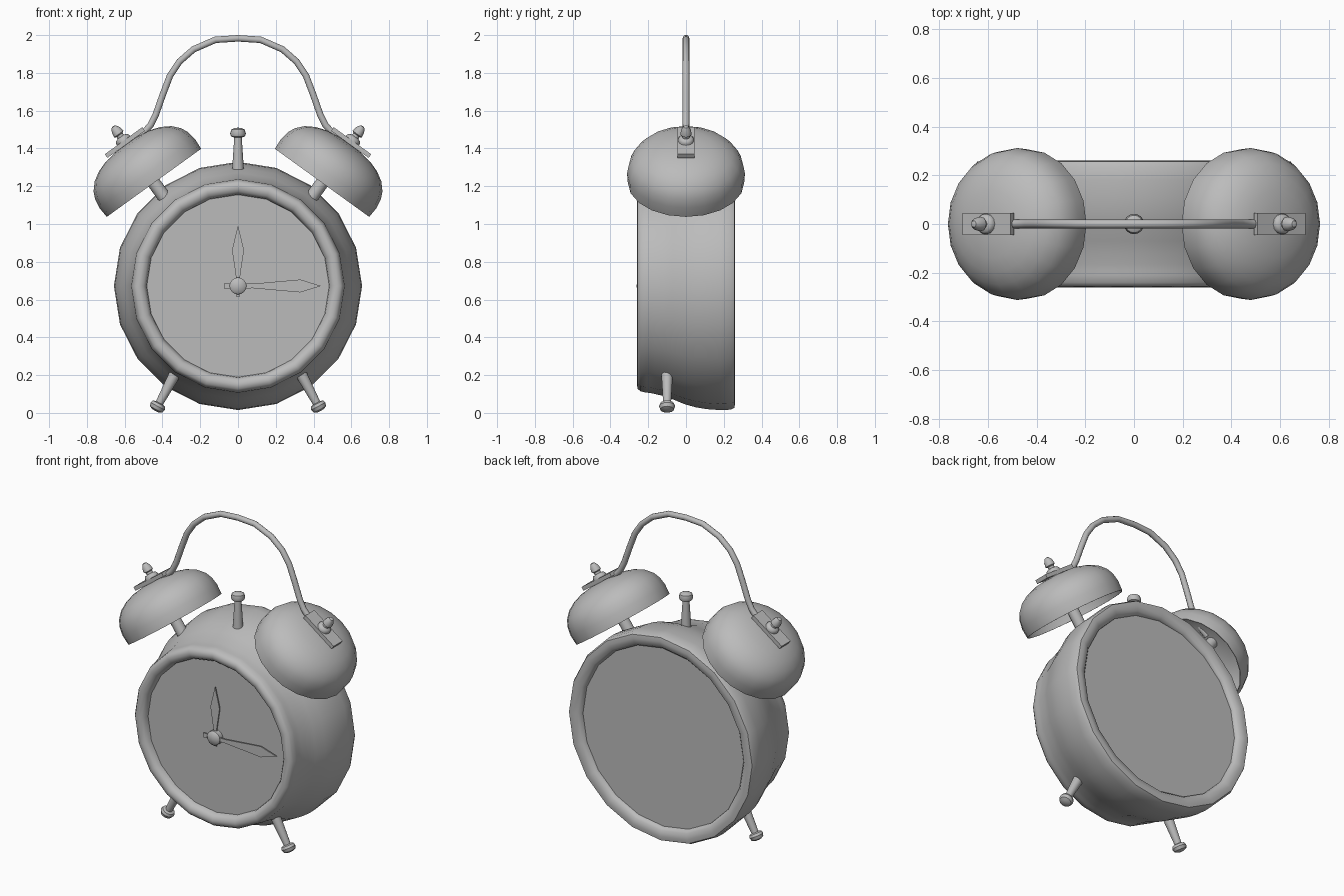
import bpy, bmesh, math
from mathutils import Vector, Matrix

if "Cube" in bpy.data.objects:
    bpy.data.objects.remove(bpy.data.objects["Cube"])

grey = bpy.data.materials.new("plain grey")
grey.use_nodes = True
COLOUR = (0.5, 0.5, 0.5, 1)
grey.diffuse_color = COLOUR
grey.node_tree.nodes["Principled BSDF"].inputs["Base Color"].default_value = COLOUR


def finish(bm, name, matrix=Matrix(), angle=40):
    bmesh.ops.recalc_face_normals(bm, faces=bm.faces)
    mesh = bpy.data.meshes.new(name)
    bm.to_mesh(mesh)
    bm.free()
    mesh.materials.append(grey)
    ob = bpy.data.objects.new(name, mesh)
    bpy.context.collection.objects.link(ob)
    ob.matrix_world = matrix
    bpy.ops.object.select_all(action='DESELECT')
    ob.select_set(True)
    bpy.context.view_layer.objects.active = ob
    bpy.ops.object.shade_smooth_by_angle(angle=math.radians(angle))
    return ob


def place(origin, axis):
    return Matrix.Translation(origin) @ Vector(axis).to_track_quat('Z', 'Y').to_matrix().to_4x4()


def lathe(name, profile, origin, axis, sides=20, angle=40):
    """Spin (radius, height) points round an axis."""
    bm = bmesh.new()
    verts = [bm.verts.new((r, 0, h)) for r, h in profile]
    edges = [bm.edges.new(pair) for pair in zip(verts, verts[1:])]
    bmesh.ops.spin(bm, geom=verts + edges, cent=(0, 0, 0), axis=(0, 0, 1),
                   angle=math.tau, steps=sides, use_duplicate=False)
    bmesh.ops.remove_doubles(bm, verts=bm.verts, dist=1e-4)
    return finish(bm, name, place(origin, axis), angle)


def plate(name, outline, y, thickness):
    """Flat (x, z) outline extruded backwards."""
    bm = bmesh.new()
    face = bm.faces.new([bm.verts.new((x, y, z)) for x, z in outline])
    new = bmesh.ops.extrude_face_region(bm, geom=[face])["geom"]
    bmesh.ops.translate(bm, vec=(0, thickness, 0),
                        verts=[v for v in new if isinstance(v, bmesh.types.BMVert)])
    return finish(bm, name, angle=20)


CZ = 0.672

# Case with rolled front rim, groove, wide back and recessed back panel
lathe("case", [
    (0, 0.215), (0.483, 0.215), (0.487, 0.235), (0.5, 0.252), (0.522, 0.26),
    (0.545, 0.256), (0.558, 0.24), (0.565, 0.21), (0.566, 0.19), (0.572, 0.165),
    (0.582, 0.12), (0.6, 0.07), (0.625, 0.01), (0.642, -0.05), (0.652, -0.11),
    (0.657, -0.18), (0.655, -0.235), (0.645, -0.256), (0.62, -0.26),
    (0.585, -0.252), (0.57, -0.235), (0.568, -0.225), (0, -0.225)],
    (0, 0, CZ), (0, -1, 0), angle=55)

# Clock hands and hub
plate("hour_hand", [(-0.01, CZ - 0.055), (0.01, CZ - 0.055), (0.012, CZ + 0.06),
                    (0.032, CZ + 0.19), (0, CZ + 0.32), (-0.032, CZ + 0.19),
                    (-0.012, CZ + 0.06)], -0.232, 0.008)
plate("minute_hand", [(-0.075, CZ - 0.014), (0.08, CZ - 0.012), (0.33, CZ - 0.034),
                      (0.44, CZ), (0.33, CZ + 0.034), (0.08, CZ + 0.012),
                      (-0.075, CZ + 0.014)], -0.243, 0.008)
lathe("hand_hub", [(0.045, 0), (0.045, 0.033), (0.035, 0.043), (0, 0.048)],
      (0, -0.214, CZ), (0, -1, 0), 16)

# Hammer between the bells
lathe("hammer", [(0, 0), (0.031, 0), (0.02, 0.17), (0.036, 0.175), (0.042, 0.19),
                 (0.036, 0.211), (0.02, 0.22), (0, 0.222)], (0, 0, 1.288), (0, 0, 1), 16)

BELL = [(0.304, 0), (0.308, 0), (0.312, 0.06), (0.304, 0.11), (0.286, 0.15),
        (0.25, 0.19), (0.2, 0.22), (0.14, 0.24), (0.07, 0.25), (0, 0.253)]
INNER = [(max(r - 0.01, 0), h - 0.01) for r, h in reversed(BELL[2:])] + [BELL[0]]

for side, s in (("left", 1), ("right", -1)):
    axis = Vector((s * 0.585, 0, 0.811))
    tangent = Vector((s * 0.811, 0, -0.585))
    rim = Vector((s * 0.445, 0, 1.218))

    # Hollow bell on its post
    lathe(side + "_bell", BELL + INNER, rim, axis, 20)
    lathe(side + "_bell_post", [(0, -0.17), (0.035, -0.17), (0.035, 0.25), (0, 0.25)],
          rim, axis, 12)

    # Finial nut holding the handle
    lathe(side + "_finial", [(0, 0.255), (0.042, 0.255), (0.042, 0.285), (0.034, 0.296),
                             (0.02, 0.3), (0.02, 0.312), (0.03, 0.318), (0.026, 0.345),
                             (0.013, 0.366), (0, 0.37)], rim, axis, 12)

    # Flat bracket at the handle foot
    bm = bmesh.new()
    bmesh.ops.create_cube(bm, size=1)
    bmesh.ops.scale(bm, vec=(0.245, 0.09, 0.024), verts=bm.verts)
    basis = Matrix((tangent, Vector((0, 1, 0)), axis)).transposed().to_4x4()
    finish(bm, side + "_bracket", Matrix.Translation(rim + axis * 0.263) @ basis)

    # Foot with rounded tip
    lathe(side + "_foot", [(0, -0.05), (0.032, -0.05), (0.021, 0.15), (0.037, 0.155),
                           (0.043, 0.17), (0.036, 0.189), (0.018, 0.197), (0, 0.198)],
          (s * 0.345, -0.1, 0.185), (s * 0.47, 0, -0.88), 16)

# Carrying handle, mirrored path swept with a round section
half = [(0.55, 1.445), (0.5, 1.482), (0.462, 1.525), (0.435, 1.58), (0.4, 1.68), (0.36, 1.785),
        (0.31, 1.86), (0.235, 1.925), (0.12, 1.975)]
path = half + [(0, 1.983)] + [(-x, z) for x, z in reversed(half)]
bm = bmesh.new()
rings = []
for i, (x, z) in enumerate(path):
    a, b = path[max(i - 1, 0)], path[min(i + 1, len(path) - 1)]
    along = Vector((b[0] - a[0], 0, b[1] - a[1])).normalized()
    out = Vector((-along.z, 0, along.x))
    ring = []
    for k in range(10):
        t = math.tau * k / 10
        ring.append(bm.verts.new(Vector((x, 0, z)) + 0.018 * (
            out * math.sin(t) + Vector((0, math.cos(t), 0)))))
    rings.append(ring)
for r1, r2 in zip(rings, rings[1:]):
    for k in range(10):
        n = (k + 1) % 10
        bm.faces.new((r1[k], r1[n], r2[n], r2[k]))
bm.faces.new(rings[0])
bm.faces.new(rings[-1])
finish(bm, "carrying_handle", angle=50)
